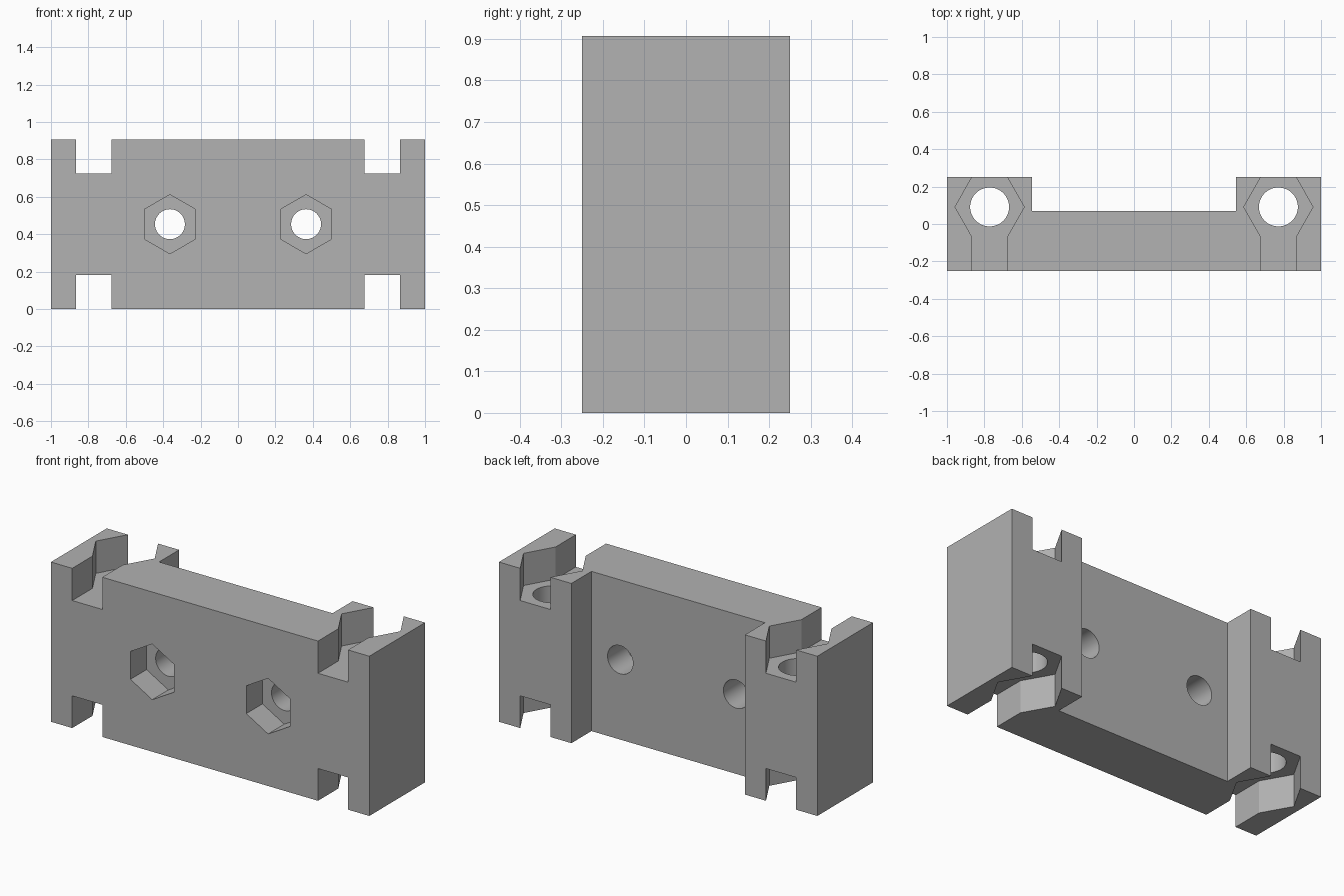
import bpy, bmesh
from math import radians, sin, cos, tau
from mathutils import Vector

if "Cube" in bpy.data.objects:
    bpy.data.objects.remove(bpy.data.objects["Cube"], do_unlink=True)

HEIGHT = 0.907
FRONT, BACK, WEB_BACK = -0.25, 0.25, 0.07

grey = bpy.data.materials.new("plain grey")
grey.use_nodes = True
colour = (0.445, 0.445, 0.445, 1)
grey.diffuse_color = colour
grey.node_tree.nodes["Principled BSDF"].inputs["Base Color"].default_value = colour


def prism(name, outline, start, end, axis="Z"):
    """Extrude an outline along Z (points are x, y) or Y (points are x, z)."""
    def place(p, t):
        return Vector((p[0], p[1], t)) if axis == "Z" else Vector((p[0], t, p[1]))
    bm = bmesh.new()
    face = bm.faces.new([bm.verts.new(place(p, start)) for p in outline])
    grown = bmesh.ops.extrude_face_region(bm, geom=[face])["geom"]
    shift = place((0, 0), end - start)
    bmesh.ops.translate(bm, vec=shift,
                        verts=[v for v in grown if isinstance(v, bmesh.types.BMVert)])
    bmesh.ops.recalc_face_normals(bm, faces=bm.faces)
    mesh = bpy.data.meshes.new(name)
    bm.to_mesh(mesh)
    bm.free()
    mesh.materials.append(grey)
    obj = bpy.data.objects.new(name, mesh)
    bpy.context.collection.objects.link(obj)
    return obj


def ring(cx, cy, radius, sides, turn=0.0):
    return [(cx + radius * cos(turn + tau * i / sides),
             cy + radius * sin(turn + tau * i / sides)) for i in range(sides)]


# Bracket body: a plate with a thicker block at each end
half = [(1, FRONT), (1, BACK), (0.545, BACK), (0.545, WEB_BACK)]
body = prism("bracket_body", half + [(-x, y) for x, y in reversed(half)], 0, HEIGHT)

cutters = []
for side in (-1, 1):
    # Hexagonal nut pockets with slots open to front and back, at top and bottom
    cx, cy, w, k, r = side * 0.772, 0.091, 0.0945, 0.159, 0.185
    right = [(w, -0.6), (w, -k), (r, 0), (w, k), (w, 0.4)]
    outline = [(cx + x, cy + y) for x, y in right]
    outline += [(cx - x, cy + y) for x, y in reversed(right)]
    cutters.append(prism("lower_pocket_cutter", outline, -0.1, 0.183))
    cutters.append(prism("upper_pocket_cutter", outline, HEIGHT - 0.183, 1.1))
    # Vertical bolt hole
    cutters.append(prism("upright_hole_cutter", ring(cx, cy, 0.104, 64), -0.1, 1.1))
    # Hexagonal recess and hole through the plate
    mx, mz = side * 0.364, HEIGHT / 2
    cutters.append(prism("front_recess_cutter", ring(mx, mz, 0.158, 6, radians(90)),
                         -0.4, FRONT + 0.145, "Y"))
    cutters.append(prism("plate_hole_cutter", ring(mx, mz, 0.08, 64), -0.5, 0.5, "Y"))

for cutter in cutters:
    cutter.hide_render = True
    mod = body.modifiers.new(cutter.name, "BOOLEAN")
    mod.operation = "DIFFERENCE"
    mod.solver = "EXACT"
    mod.object = cutter

# Bake the cuts, then drop the cutters
bpy.context.view_layer.update()
evaluated = body.evaluated_get(bpy.context.evaluated_depsgraph_get())
body_mesh = bpy.data.meshes.new_from_object(evaluated)
body.modifiers.clear()
body.data = body_mesh
for cutter in cutters:
    bpy.data.objects.remove(cutter, do_unlink=True)

# Smooth hole walls, crisp edges
bpy.ops.object.select_all(action="DESELECT")
body.select_set(True)
bpy.context.view_layer.objects.active = body
bpy.ops.object.shade_smooth_by_angle(angle=radians(25))
